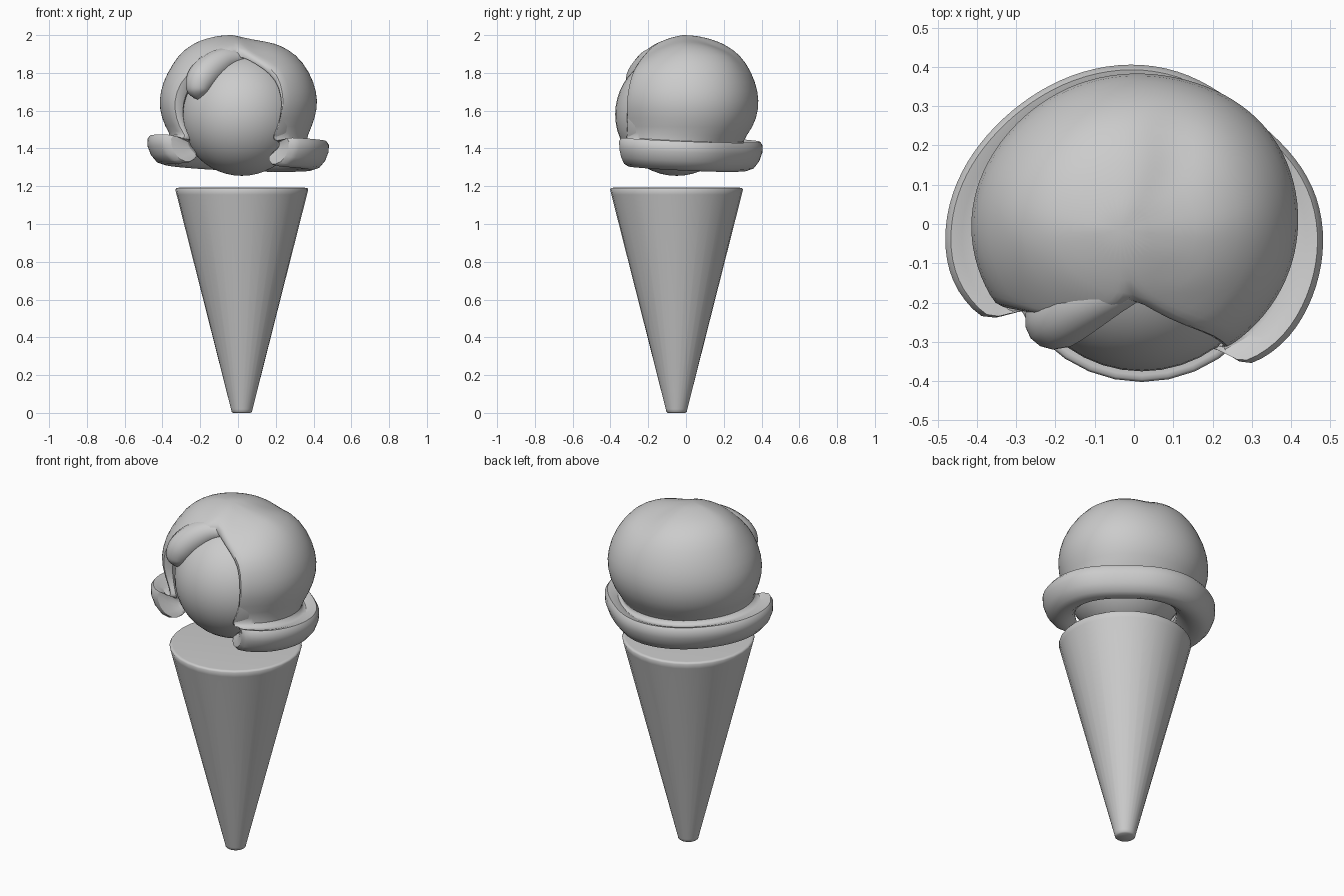
import bpy, bmesh
from math import sin, cos, pi, radians, degrees, atan2, exp
from mathutils import Vector

if "Cube" in bpy.data.objects:
    bpy.data.objects.remove(bpy.data.objects["Cube"])

BALL = Vector((0.02, -0.05, 1.58))


def finish(bm, name, angle=45):
    bmesh.ops.remove_doubles(bm, verts=bm.verts, dist=0.0005)
    bmesh.ops.recalc_face_normals(bm, faces=bm.faces)
    me = bpy.data.meshes.new(name)
    bm.to_mesh(me)
    bm.free()
    ob = bpy.data.objects.new(name, me)
    bpy.context.collection.objects.link(ob)
    smooth(ob, angle)
    return ob


def smooth(ob, angle=45):
    bpy.ops.object.select_all(action='DESELECT')
    ob.select_set(True)
    bpy.context.view_layer.objects.active = ob
    bpy.ops.object.shade_smooth_by_angle(angle=radians(angle))


def quad(bm, *vs):
    bm.faces.new(vs)


def bump(x, centre, width):
    return exp(-((x - centre) / width) ** 2)


# Cone: lathed closed profile
bm = bmesh.new()
prof = [(0, 0), (0.046, 0), (0.054, 0.006), (0.057, 0.02), (0.345, 1.155), (0.352, 1.183),
        (0.346, 1.191), (0.335, 1.192), (0, 1.192)]
N = 32
rings = [[bm.verts.new((0.02 + r * cos(2 * pi * k / N), -0.05 + r * sin(2 * pi * k / N), z))
          for k in range(N)] for r, z in prof]
for a, b in zip(rings, rings[1:]):
    for k in range(N):
        j = (k + 1) % N
        quad(bm, a[k], a[j], b[j], b[k])
finish(bm, "cone", 60)

# Inner ball of the scoop
bpy.ops.mesh.primitive_uv_sphere_add(segments=40, ring_count=24, radius=0.325, location=BALL)
bpy.context.object.name = "scoop_ball"
smooth(bpy.context.object)

# Outer coating: radius, height, right and left edge angle of the front opening
SHELL = [(0, 2.003, -84, 276), (0.10, 1.993, -84, 276), (0.185, 1.97, -84, 276),
         (0.235, 1.947, -75, 262), (0.312, 1.90, -64, 242), (0.375, 1.805, -57, 222),
         (0.412, 1.70, -56, 216), (0.416, 1.61, -56, 215), (0.385, 1.51, -58, 216),
         (0.345, 1.447, -60, 218), (0.40, 1.42, -57, 216), (0.475, 1.475, -53, 213),
         (0.488, 1.40, -53, 213), (0.435, 1.295, -55, 215), (0.34, 1.295, -62, 220)]
bm = bmesh.new()
U = 36
outer, inner = [], []
elev = pi
for i, (r, z, right, left) in enumerate(SHELL):
    elev = min(elev - radians(3), atan2(z - BALL.z, r))
    orow, irow = [], []
    for k in range(U + 1):
        d = right + (left - right) * k / U
        t = radians(d)
        rr = r
        if i > 9:                      # brim narrows at its ends and at the back right
            rr *= 1 - 0.07 * bump(d, 48, 25) - 0.03 * bump(d, 135, 30)
            rr *= 1 - 0.07 * bump(d, -58, 14) - 0.10 * bump(d, 218, 16)
        elif i > 3:                    # slight swell of the right back shoulder
            rr *= 1 + 0.03 * bump(d, 40, 30) - 0.02 * bump(d, 140, 30)
        x = rr * cos(t) * 1.01
        y = rr * sin(t) * 0.93
        zz = z
        if i < 5:                      # crown leans left and dips at the front
            x -= 0.035 * (1 - i / 5)
            y -= 0.015 * (1 - i / 5)
            zz -= 0.13 * r * max(0, -sin(t))
            if i:
                zz -= 0.02 * bump(x, 0.1, 0.06)
        if i > 8:                      # brim shifted forward, raised left and front
            y -= 0.035
            zz -= 0.015 * cos(t) + 0.018 * sin(t)
        orow.append(bm.verts.new((x, y, zz)))
        az = atan2(y - BALL.y, x - BALL.x) if i else t
        irow.append(bm.verts.new(BALL + 0.335 * Vector(
            (cos(elev) * cos(az), cos(elev) * sin(az), sin(elev))) if i
            else BALL + Vector((0, 0, 0.335))))
    outer.append(orow)
    inner.append(irow)
n = len(SHELL)
for i in range(n - 1):
    for k in range(U):
        quad(bm, outer[i][k], outer[i + 1][k], outer[i + 1][k + 1], outer[i][k + 1])
        quad(bm, inner[i][k], inner[i][k + 1], inner[i + 1][k + 1], inner[i + 1][k])
    if i > 1:                          # side walls of the opening
        for k in (0, U):
            quad(bm, outer[i][k], inner[i][k], inner[i + 1][k], outer[i + 1][k])
for k in range(U):                     # underside of the brim
    quad(bm, outer[-1][k], inner[-1][k], inner[-1][k + 1], outer[-1][k + 1])
shell = finish(bm, "coating", 70)
sub = shell.modifiers.new("Subdivision", 'SUBSURF')
sub.levels = sub.render_levels = 1

# Drip hanging over the front left of the opening
path = [(0.05, -0.15, 1.885, 0.3), (-0.03, -0.16, 1.885, 0.75), (-0.11, -0.185, 1.85, 1.05),
        (-0.185, -0.232, 1.785, 1.1), (-0.208, -0.248, 1.735, 1.0), (-0.209, -0.253, 1.685, 0.75),
        (-0.205, -0.255, 1.660, 0.1)]
cu = bpy.data.curves.new("drip", 'CURVE')
cu.dimensions = '3D'
cu.bevel_depth = 0.076
cu.bevel_resolution = 5
cu.use_fill_caps = True
sp = cu.splines.new('NURBS')
sp.points.add(len(path) - 1)
for p, (x, y, z, r) in zip(sp.points, path):
    p.co = (x, y, z, 1)
    p.radius = r
sp.order_u = 3
sp.use_endpoint_u = True
sp.use_smooth = True
sp.resolution_u = 5
bpy.context.collection.objects.link(bpy.data.objects.new("drip", cu))
